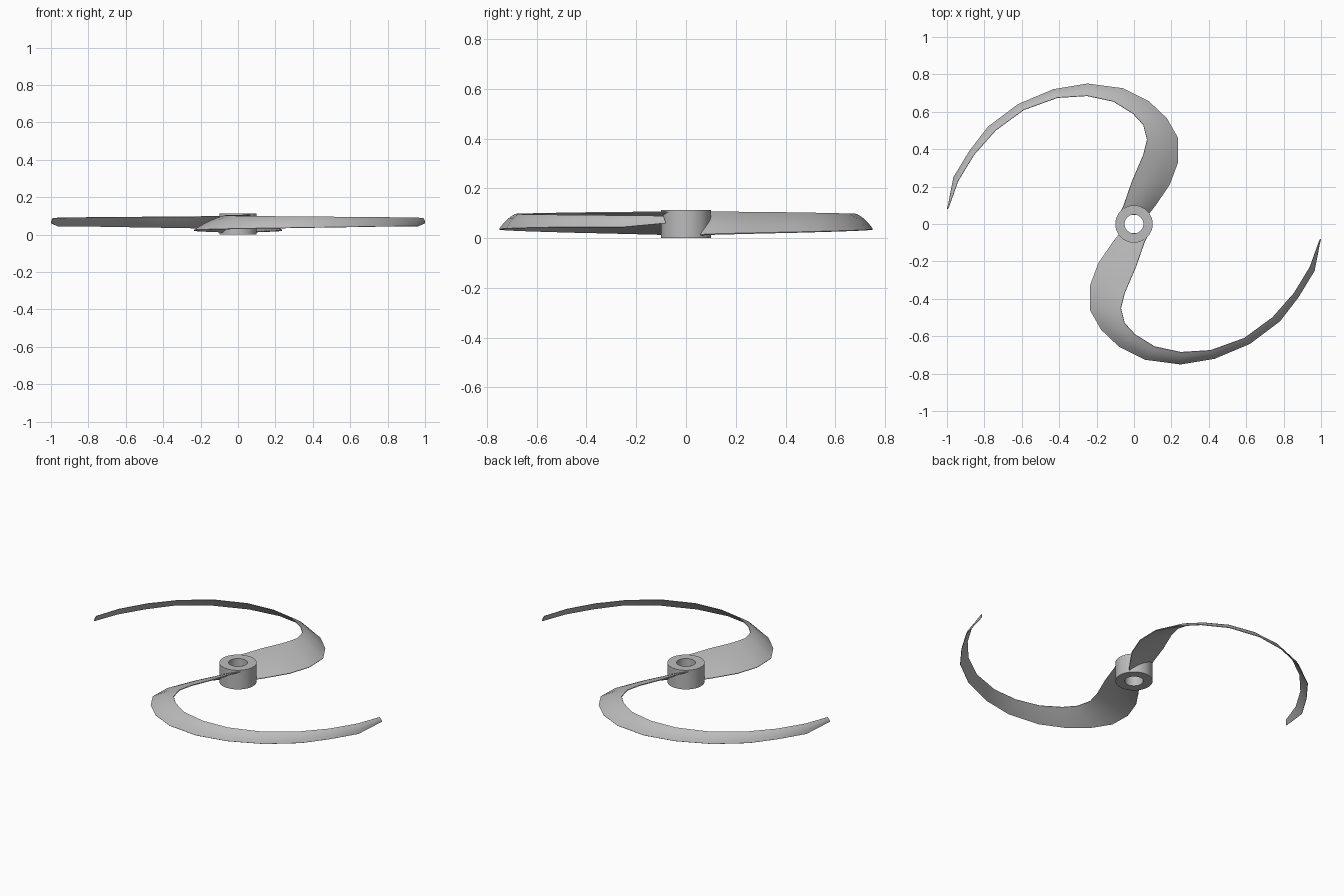
import bpy, bmesh, math
from mathutils import Vector

cube = bpy.data.objects.get("Cube")
if cube:
    bpy.data.objects.remove(cube, do_unlink=True)

grey = bpy.data.materials.new("plain grey")
grey.use_nodes = True
grey.diffuse_color = (0.5, 0.5, 0.5, 1)
grey.node_tree.nodes["Principled BSDF"].inputs["Base Color"].default_value = (0.5, 0.5, 0.5, 1)

HUB_R, BORE_R, HUB_H = 0.1, 0.05, 0.113

# Plan curves of the blade: low outer edge and high inner edge
OUTER = [(.075, .05), (.115, .1), (.19, .21), (.235, .33), (.235, .46), (.175, .565), (.08, .655), (-.06, .725),
         (-.25, .75), (-.43, .72), (-.62, .64), (-.78, .52), (-.88, .39), (-.965, .25), (-.998, .08)]
INNER = [(-.075, .055), (-.055, .1), (-.01, .23), (.05, .37), (.07, .45), (.05, .53), (-.005, .59), (-.11, .655),
         (-.25, .685), (-.41, .675), (-.59, .61), (-.74, .50), (-.855, .37), (-.94, .23), (-.99, .09)]


def finish(bm, name):
    bmesh.ops.recalc_face_normals(bm, faces=bm.faces)
    mesh = bpy.data.meshes.new(name)
    bm.to_mesh(mesh)
    bm.free()
    obj = bpy.data.objects.new(name, mesh)
    bpy.context.collection.objects.link(obj)
    mesh.materials.append(grey)
    bpy.ops.object.select_all(action='DESELECT')
    obj.select_set(True)
    bpy.context.view_layer.objects.active = obj
    bpy.ops.object.shade_smooth_by_angle(angle=math.radians(35))
    return obj


def bridge(bm, rings, closed):
    """Skin consecutive rings of vertices with quads."""
    n = len(rings[0])
    pairs = list(zip(rings, rings[1:] + rings[:1])) if closed else list(zip(rings, rings[1:]))
    for a, b in pairs:
        for i in range(n):
            j = (i + 1) % n
            bm.faces.new((a[i], a[j], b[j], b[i]))


def make_hub():
    bm = bmesh.new()
    profile = [(HUB_R, 0), (HUB_R, HUB_H), (BORE_R, HUB_H), (BORE_R, 0)]
    rings = []
    for k in range(48):
        a = math.tau * k / 48
        rings.append([bm.verts.new((r * math.cos(a), r * math.sin(a), z)) for r, z in profile])
    bridge(bm, rings, True)
    return finish(bm, "hub")


def make_blade(name, sign):
    bm = bmesh.new()
    last = len(OUTER) - 1
    lo, hi = [], []
    for k in range(last + 1):
        t = k / last
        low = 0.012 + 0.032 * min(1, t * 1.25)
        high = 0.106 - 0.017 * t
        if k == last:                      # rounded tip
            low += 0.016
        lo.append(Vector((*OUTER[k], low)))
        hi.append(Vector((*INNER[k], high)))
    rings = []
    steps = 8
    for k in range(last + 1):
        a, b = max(k - 1, 0), min(k + 1, last)
        tangent = (lo[b] + hi[b]) - (lo[a] + hi[a])
        chord = lo[k] - hi[k]
        normal = chord.cross(tangent).normalized()
        thick = 0.016 * (1 - 0.6 * k / last)
        # Arched upper skin and a shallower underside, with blunt edges
        spots = []
        for side in (1, -1):
            order = range(steps + 1) if side == 1 else range(steps, -1, -1)
            for i in order:
                u = i / steps
                bulge = math.sin(math.pi * u)
                off = thick * (0.55 * bulge + 0.15) if side == 1 else -thick * (0.15 + 0.1 * bulge)
                spots.append(hi[k] + chord * u + normal * off)
        rings.append([bm.verts.new((sign * p.x, sign * p.y, p.z)) for p in spots])
    bridge(bm, rings, False)
    bm.faces.new(rings[0])
    bm.faces.new(rings[-1])
    return finish(bm, name)


make_hub()
make_blade("back_blade", 1)
make_blade("front_blade", -1)
